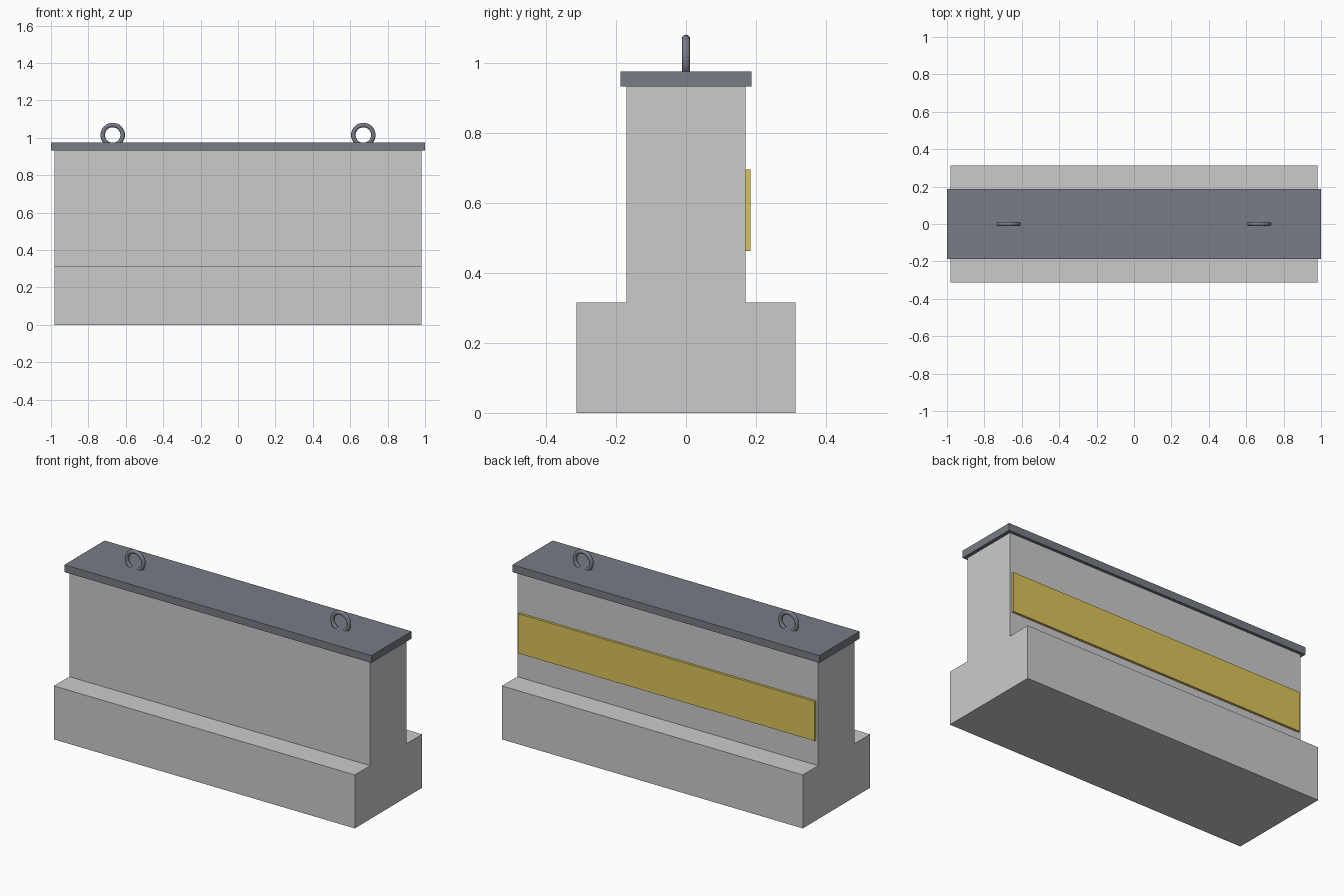
import bpy, bmesh
from math import pi

if "Cube" in bpy.data.objects:
    bpy.data.objects.remove(bpy.data.objects["Cube"])


def material(name, rgb):
    mat = bpy.data.materials.new(name)
    mat.diffuse_color = (*rgb, 1)
    mat.use_nodes = True
    mat.node_tree.nodes["Principled BSDF"].inputs["Base Color"].default_value = mat.diffuse_color
    return mat


steel = material("dark_steel", (0.19, 0.2, 0.235))
yellow = material("yellow_paint", (0.72, 0.55, 0.1))


def box(name, x, y, z, mat):
    """Box from (min, max) ranges on each axis."""
    bpy.ops.mesh.primitive_cube_add(size=1, location=[sum(r) / 2 for r in (x, y, z)])
    ob = bpy.context.object
    ob.name = name
    ob.scale = [r[1] - r[0] for r in (x, y, z)]
    bpy.ops.object.transform_apply(location=False, rotation=False, scale=True)
    ob.data.materials.append(mat)
    return ob


# Concrete body: inverted T profile extruded along x
half = [(0.313, 0), (0.313, 0.315), (0.17, 0.315), (0.17, 0.932)]
profile = half + [(-y, z) for y, z in reversed(half)]
bm = bmesh.new()
face = bm.faces.new([bm.verts.new((-0.98, y, z)) for y, z in profile])
ext = bmesh.ops.extrude_face_region(bm, geom=[face])
bmesh.ops.translate(bm, vec=(1.96, 0, 0),
                    verts=[v for v in ext["geom"] if isinstance(v, bmesh.types.BMVert)])
bmesh.ops.recalc_face_normals(bm, faces=bm.faces[:])
mesh = bpy.data.meshes.new("barrier_body")
bm.to_mesh(mesh)
bm.free()
bpy.context.collection.objects.link(bpy.data.objects.new("barrier_body", mesh))

# Cap plate and painted stripe panel on the back
box("cap_plate", (-1, 1), (-0.187, 0.187), (0.932, 0.975), steel)
box("stripe_panel", (-0.967, 0.967), (0.165, 0.184), (0.462, 0.695), yellow)

# Lifting rings, partly sunk into the cap
for side, x in (("left", -0.67), ("right", 0.67)):
    bpy.ops.mesh.primitive_torus_add(major_radius=0.0535, minor_radius=0.012,
                                     major_segments=32, minor_segments=12,
                                     location=(x, 0, 1.015), rotation=(pi / 2, 0, 0))
    ring = bpy.context.object
    ring.name = "lifting_ring_" + side
    ring.data.materials.append(steel)
    bpy.ops.object.shade_smooth()
